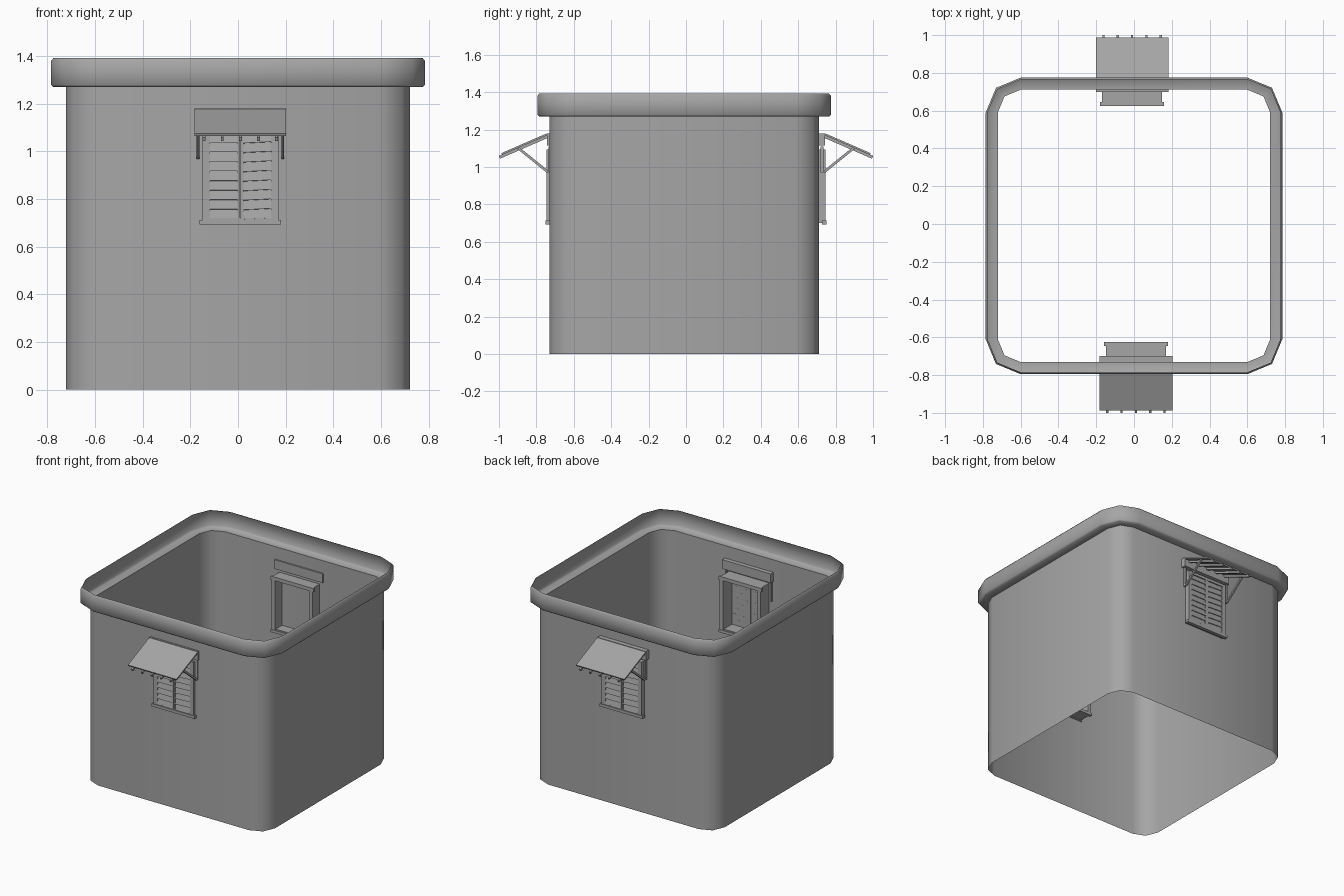
import bpy, bmesh, math
from mathutils import Matrix, Vector

cube = bpy.data.objects.get("Cube")
if cube:
    bpy.data.objects.remove(cube, do_unlink=True)

grey = bpy.data.materials.new("plain_grey")
grey.use_nodes = True
COLOUR = (0.38, 0.38, 0.38, 1)
grey.diffuse_color = COLOUR
grey.node_tree.nodes["Principled BSDF"].inputs["Base Color"].default_value = COLOUR


def add_object(name, bm):
    mesh = bpy.data.meshes.new(name)
    bm.to_mesh(mesh)
    bm.free()
    mesh.materials.append(grey)
    obj = bpy.data.objects.new(name, mesh)
    bpy.context.collection.objects.link(obj)
    return obj


# Square outline with rounded corners, swept through a (half width, height) profile
STRAIGHT = 0.6
CENTRE_Y = -0.01


def outline(half):
    points = []
    for quarter in range(4):
        turn = Matrix.Rotation(quarter * math.pi / 2, 3, 'Z')
        for step in range(3):
            a = step * math.pi / 4
            r = half - STRAIGHT
            points.append(turn @ Vector((STRAIGHT + r * math.cos(a), STRAIGHT + r * math.sin(a), 0)))
    return points


def shell(name, profile):
    bm = bmesh.new()
    rings = [[bm.verts.new(p + Vector((0, CENTRE_Y, z))) for p in outline(half)] for half, z in profile]
    for low, high in zip(rings, rings[1:]):
        for i in range(len(low)):
            j = (i + 1) % len(low)
            bm.faces.new((low[i], low[j], high[j], high[i]))
    obj = add_object(name, bm)
    bpy.ops.object.select_all(action='DESELECT')
    obj.select_set(True)
    bpy.context.view_layer.objects.active = obj
    bpy.ops.object.shade_smooth_by_angle(angle=math.radians(50))


shell("walls", [(0.721, 0), (0.721, 1.27)])
shell("top_trim", [(0.721, 1.27), (0.775, 1.27), (0.785, 1.28), (0.785, 1.38), (0.775, 1.392)])


# Window parts: every box is made for the front and again, turned half round, for the back
WINDOW_X = 0.01


def part(name, centre, size, tilt=0, roll=0):
    x, y, z = centre
    place = (Matrix.Translation((x + WINDOW_X, y, z)) @ Matrix.Rotation(roll, 4, 'Y')
             @ Matrix.Rotation(tilt, 4, 'X') @ Matrix.Diagonal((*size, 1)))
    for side, turn in (("front", 0), ("back", math.pi)):
        bm = bmesh.new()
        bmesh.ops.create_cube(bm, size=1, matrix=Matrix.Rotation(turn, 4, 'Z') @ place)
        add_object(f"{side}_{name}", bm)


# Frame passing through the wall, with sills outside and inside
for side, s in (("right", -1), ("left", 1)):
    part(f"jamb_{side}", (s * 0.148, -0.692, 0.895), (0.022, 0.106, 0.37))
    part(f"inner_casing_{side}", (s * 0.15, -0.637, 0.895), (0.026, 0.016, 0.37))
part("frame_head", (0, -0.692, 1.085), (0.318, 0.106, 0.02))
part("frame_base", (0, -0.692, 0.71), (0.318, 0.106, 0.02))
part("outer_sill", (0, -0.738, 0.703), (0.342, 0.024, 0.02))
part("inner_head_casing", (0, -0.636, 1.085), (0.34, 0.02, 0.026))
part("inner_sill", (0, -0.636, 0.706), (0.34, 0.02, 0.02))

# Louvred shutters; the slats of the left one sag
SLATS = 9
for side, s, sag in (("right", -1, 0), ("left", 1, -0.05)):
    for edge, x in (("inner", 0.007), ("outer", 0.134)):
        part(f"shutter_{side}_{edge}_stile", (s * x, -0.737, 0.898), (0.011, 0.014, 0.36))
    for i in range(SLATS):
        z = 0.739 + i * 0.04
        part(f"shutter_{side}_slat_{i}", (s * 0.07, -0.738, z), (0.12, 0.005, 0.044), -0.22, sag)

# Awning: wall plate, sloping board, rafters and braces
SLOPE = 0.41
part("awning_wall_plate", (0, -0.722, 1.148), (0.385, 0.044, 0.065))
part("awning_board", (0, -0.865, 1.122), (0.385, 0.262, 0.01), SLOPE)
for i in range(5):
    part(f"rafter_{i}", ((i - 2) * 0.076, -0.869, 1.108), (0.012, 0.28, 0.016), SLOPE)
for side, s in (("right", -1), ("left", 1)):
    part(f"brace_{side}", (s * 0.178, -0.818, 1.038), (0.012, 0.205, 0.014), -0.68)
    part(f"brace_post_{side}", (s * 0.178, -0.727, 1.04), (0.012, 0.016, 0.14))
